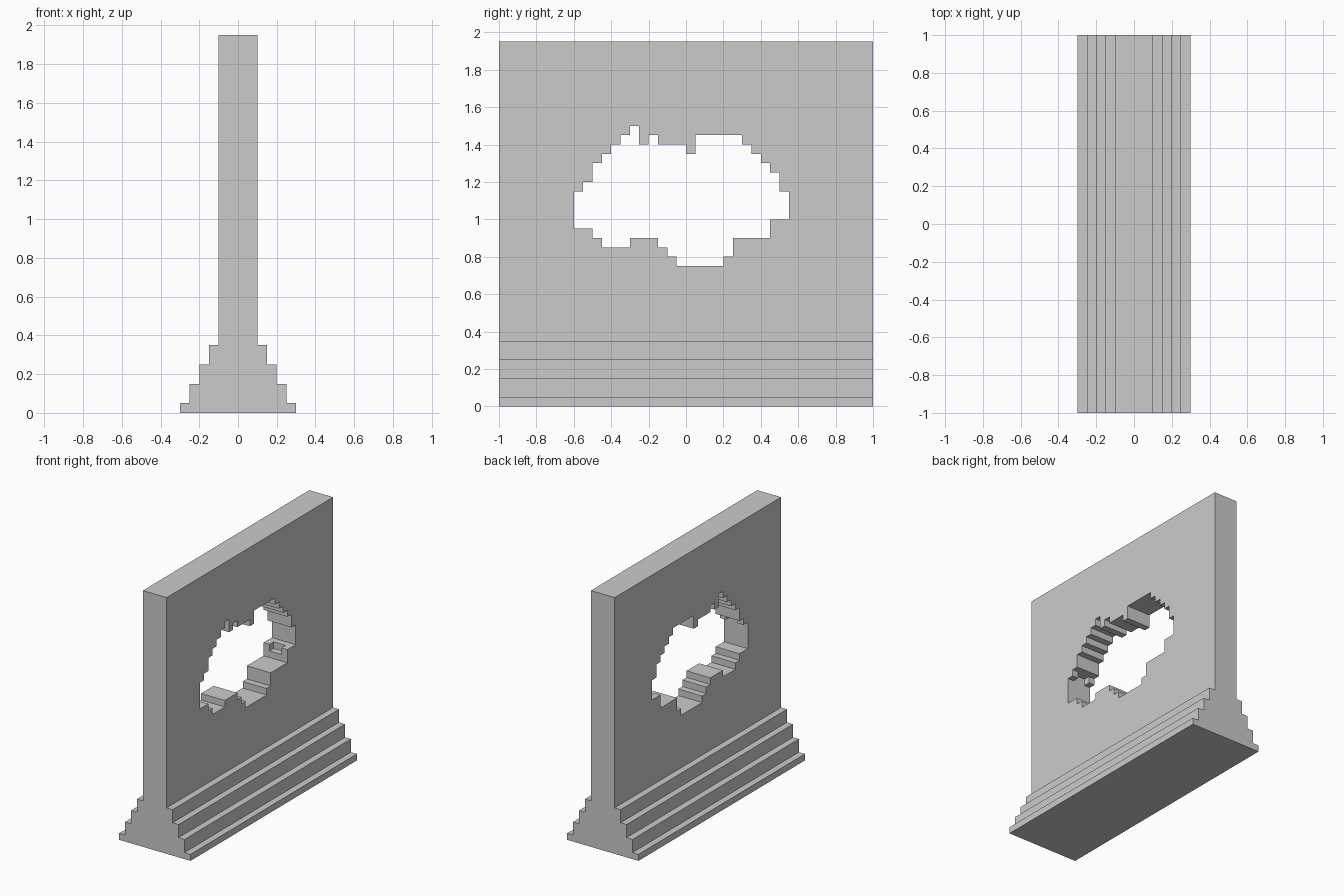
import bpy, bmesh
from mathutils import Vector

if "Cube" in bpy.data.objects:
    bpy.data.objects.remove(bpy.data.objects["Cube"])


def prism(name, pts, direction):
    """Extrude a closed 3D outline along a vector."""
    bm = bmesh.new()
    face = bm.faces.new([bm.verts.new(p) for p in pts])
    ext = bmesh.ops.extrude_face_region(bm, geom=[face])
    verts = [g for g in ext["geom"] if isinstance(g, bmesh.types.BMVert)]
    bmesh.ops.translate(bm, verts=verts, vec=Vector(direction))
    bmesh.ops.recalc_face_normals(bm, faces=bm.faces)
    me = bpy.data.meshes.new(name)
    bm.to_mesh(me)
    bm.free()
    ob = bpy.data.objects.new(name, me)
    bpy.context.collection.objects.link(ob)
    return ob


def cut(target, cutter):
    mod = target.modifiers.new("cut", "BOOLEAN")
    mod.operation = "DIFFERENCE"
    mod.solver = "EXACT"
    mod.object = cutter
    bpy.context.view_layer.objects.active = target
    bpy.ops.object.modifier_apply(modifier=mod.name)
    bpy.data.objects.remove(cutter, do_unlink=True)


def stairs(runs, start):
    """Turn (end, height) runs into a stepped line."""
    line, y = [], start
    for end, z in runs:
        line += [(y, z), (end, z)]
        y = end
    return line


# Wall with stepped foot: (half width, top of step)
steps = [(.30, .05), (.25, .15), (.20, .25), (.15, .35), (.10, 1.95)]
right, z0 = [], 0
for w, z in steps:
    right += [(w, z0), (w, z)]
    z0 = z
profile = right + [(-x, z) for x, z in reversed(right)]
wall = prism("broken_wall", [(x, -1, z) for x, z in profile], (0, 2, 0))

# Ragged hole through the wall
top = stairs([(-.55, 1.15), (-.5, 1.2), (-.45, 1.3), (-.4, 1.35), (-.35, 1.4),
              (-.3, 1.45), (-.25, 1.5), (-.2, 1.4), (-.15, 1.45), (0, 1.4),
              (.05, 1.35), (.3, 1.45), (.35, 1.4), (.4, 1.35), (.45, 1.3),
              (.5, 1.25), (.55, 1.15)], -.6)
bottom = stairs([(-.5, .95), (-.45, .9), (-.3, .85), (-.15, .9), (-.1, .85),
                 (-.05, .8), (.2, .75), (.25, .8), (.45, .9), (.55, 1.0)], -.6)
outline = top + bottom[::-1]
cut(wall, prism("hole_cutter", [(-.2, y, z) for y, z in outline], (.4, 0, 0)))

# Small chips missing from the middle of the hole's rim
for y0, y1, z0, z1 in [(.40, .50, .95, 1.05), (-.60, -.50, 1.10, 1.20)]:
    box = [(-.05, y0, z0), (-.05, y1, z0), (-.05, y1, z1), (-.05, y0, z1)]
    cut(wall, prism("chip_cutter", box, (.1, 0, 0)))
